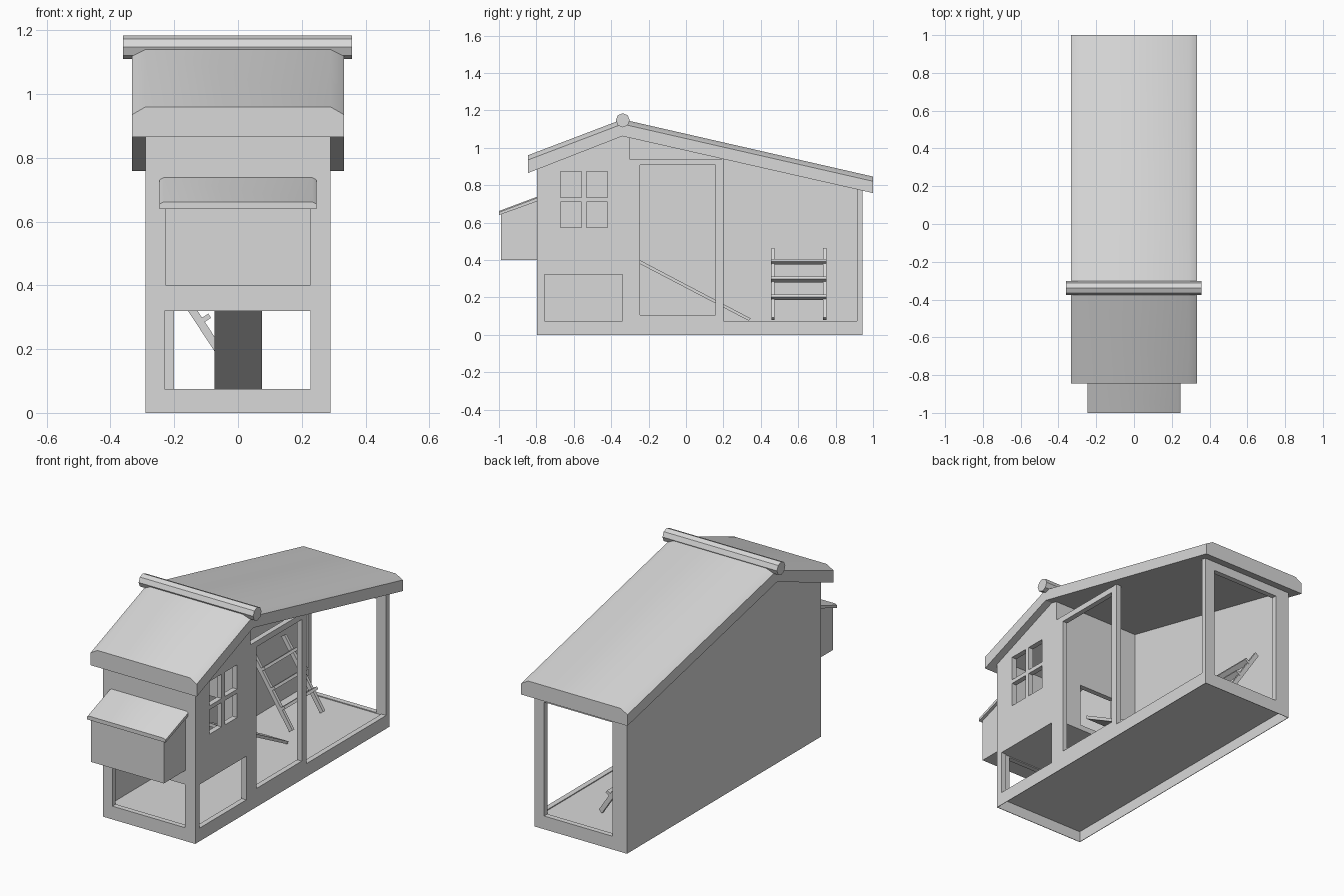
import bpy, bmesh, math
from mathutils import Vector, Matrix

old = bpy.data.objects.get("Cube")
if old:
    bpy.data.objects.remove(old, do_unlink=True)

GREY = (0.69, 0.69, 0.69, 1)
paint = bpy.data.materials.new("plain grey")
paint.use_nodes = True
paint.diffuse_color = GREY
paint.node_tree.nodes["Principled BSDF"].inputs["Base Color"].default_value = GREY


def finish(name, bm):
    bmesh.ops.recalc_face_normals(bm, faces=bm.faces[:])
    mesh = bpy.data.meshes.new(name)
    bm.to_mesh(mesh)
    bm.free()
    mesh.materials.append(paint)
    ob = bpy.data.objects.new(name, mesh)
    bpy.context.collection.objects.link(ob)
    return ob


def loft(name, sections):
    """Closed solid through matching rings of points."""
    bm = bmesh.new()
    rings = [[bm.verts.new(p) for p in ring] for ring in sections]
    for a, b in zip(rings, rings[1:]):
        for i in range(len(a)):
            j = (i + 1) % len(a)
            bm.faces.new((a[i], a[j], b[j], b[i]))
    bm.faces.new(rings[0])
    bm.faces.new(rings[-1])
    return finish(name, bm)


def side_prism(name, outline, x0, x1):
    """Side outline (y, z) extruded across x."""
    return loft(name, [[(x, y, z) for y, z in outline] for x in (x0, x1)])


def box(name, xs, ys, zs):
    outline = [(ys[0], zs[0]), (ys[1], zs[0]), (ys[1], zs[1]), (ys[0], zs[1])]
    return side_prism(name, outline, *xs)


def tilted_box(name, centre, size, angle):
    bm = bmesh.new()
    m = Matrix.Translation(centre) @ Matrix.Rotation(angle, 4, 'Y') @ Matrix.Diagonal((*size, 1))
    bmesh.ops.create_cube(bm, size=1, matrix=m)
    return finish(name, bm)


def cut(target, *ranges):
    cutter = box("cutter", *ranges)
    cutter.hide_render = True
    mod = target.modifiers.new("opening", 'BOOLEAN')
    mod.operation = 'DIFFERENCE'
    mod.solver = 'EXACT'
    mod.object = cutter
    bpy.context.view_layer.objects.active = target
    bpy.ops.object.modifier_apply(modifier=mod.name)
    bpy.data.objects.remove(cutter, do_unlink=True)


def slab(name, stations, half, bevel, drop):
    """Roof slab with soft sloping side edges; stations are (y, underside, top)."""
    rings = []
    for y, low, top in stations:
        right = [(half, low), (half, top - drop), (half - bevel, top)]
        pts = right + [(-x, z) for x, z in reversed(right)]
        rings.append([(x, y, z) for x, z in pts])
    ob = loft(name, rings)
    bpy.ops.object.select_all(action='DESELECT')
    ob.select_set(True)
    bpy.context.view_layer.objects.active = ob
    bpy.ops.object.shade_smooth_by_angle(angle=math.radians(32))
    # Keep the fold at every station crisp
    verts = ob.data.vertices
    for edge in ob.data.edges:
        a, b = (verts[i].co.y for i in edge.vertices)
        if abs(a - b) < 1e-5:
            edge.use_edge_sharp = True
    return ob


# Main shell: gabled block, hollowed out, then opened up
shell = side_prism("coop_walls", [(-0.797, 0), (0.943, 0), (0.943, 0.778), (-0.34, 1.07), (-0.797, 0.89)],
                   -0.29, 0.29)
SIDE = (0.24, 0.35)
cut(shell, (-0.26, 0.26), (-0.767, 0.913), (0.07, 2))            # interior
cut(shell, (-0.287, 0.287), (-0.794, 0.94), (-0.1, 0.062))       # open underside
cut(shell, (-0.23, 0.227), (-0.9, -0.75), (0.075, 0.32))         # front opening
cut(shell, (-0.2, 0.23), (0.88, 1), (0.075, 0.72))               # back opening
cut(shell, SIDE, (-0.757, -0.34), (0.075, 0.322))                # low side opening
cut(shell, SIDE, (-0.247, 0.157), (0.105, 0.907))                # doorway
cut(shell, SIDE, (0.2, 0.913), (0.075, 2))                       # open run
cut(shell, SIDE, (-0.302, 0.205), (0.94, 2))                     # gap above doorway
for y in (-0.671, -0.532):                                       # four window panes
    for z in (0.573, 0.734):
        cut(shell, SIDE, (y, y + 0.111), (z, z + 0.138))

# Raised house floor and inner wall with its hatch
box("house_floor", (-0.26, 0.26), (-0.767, -0.302), (0.325, 0.355))
inner = box("inner_wall", (-0.26, 0.26), (-0.332, -0.302), (0.355, 1.07))
cut(inner, (-0.11, 0.12), (-0.4, -0.2), (0.355, 0.6))

# Ramp from the hatch to the ground
side_prism("ramp", [(-0.305, 0.43), (0.345, 0.088), (0.336, 0.075), (-0.305, 0.41)], -0.073, 0.075)

# Roof and ridge pole
slab("roof", [(-0.845, 0.865, 0.96), (-0.34, 1.062, 1.152), (1.0, 0.758, 0.846)], 0.333, 0.043, 0.025)
side_prism("ridge_pole", [(-0.338 + 0.0375 * math.cos(i * math.pi / 4),
                           1.147 + 0.0375 * math.sin(i * math.pi / 4)) for i in range(8)], -0.36, 0.358)

# Nest box with sloping lid
side_prism("nest_box", [(-0.99, 0.4), (-0.797, 0.4), (-0.797, 0.722), (-0.99, 0.652)], -0.228, 0.228)
slab("nest_lid", [(-1, 0.64, 0.662), (-0.797, 0.713, 0.738)], 0.246, 0.013, 0.007)

# Perch ladder leaning on the closed side
foot, head = Vector((0.012, 0, 0.086)), Vector((-0.232, 0, 0.457))
run = head - foot
lean = math.atan2(run.x, run.z)
normal = Vector((math.cos(lean), 0, -math.sin(lean)))
for side, y in (("front", 0.465), ("back", 0.741)):
    tilted_box("ladder_rail_" + side, (foot + head) / 2 + Vector((0, y, 0)),
               (0.025, 0.018, run.length), lean)
for i, z in enumerate((0.19, 0.285, 0.38)):
    centre = foot + run * ((z - foot.z) / run.z) + normal * 0.02 + Vector((0, 0.603, 0))
    tilted_box("ladder_rung_%d" % (i + 1), centre, (0.032, 0.295, 0.016), lean)
